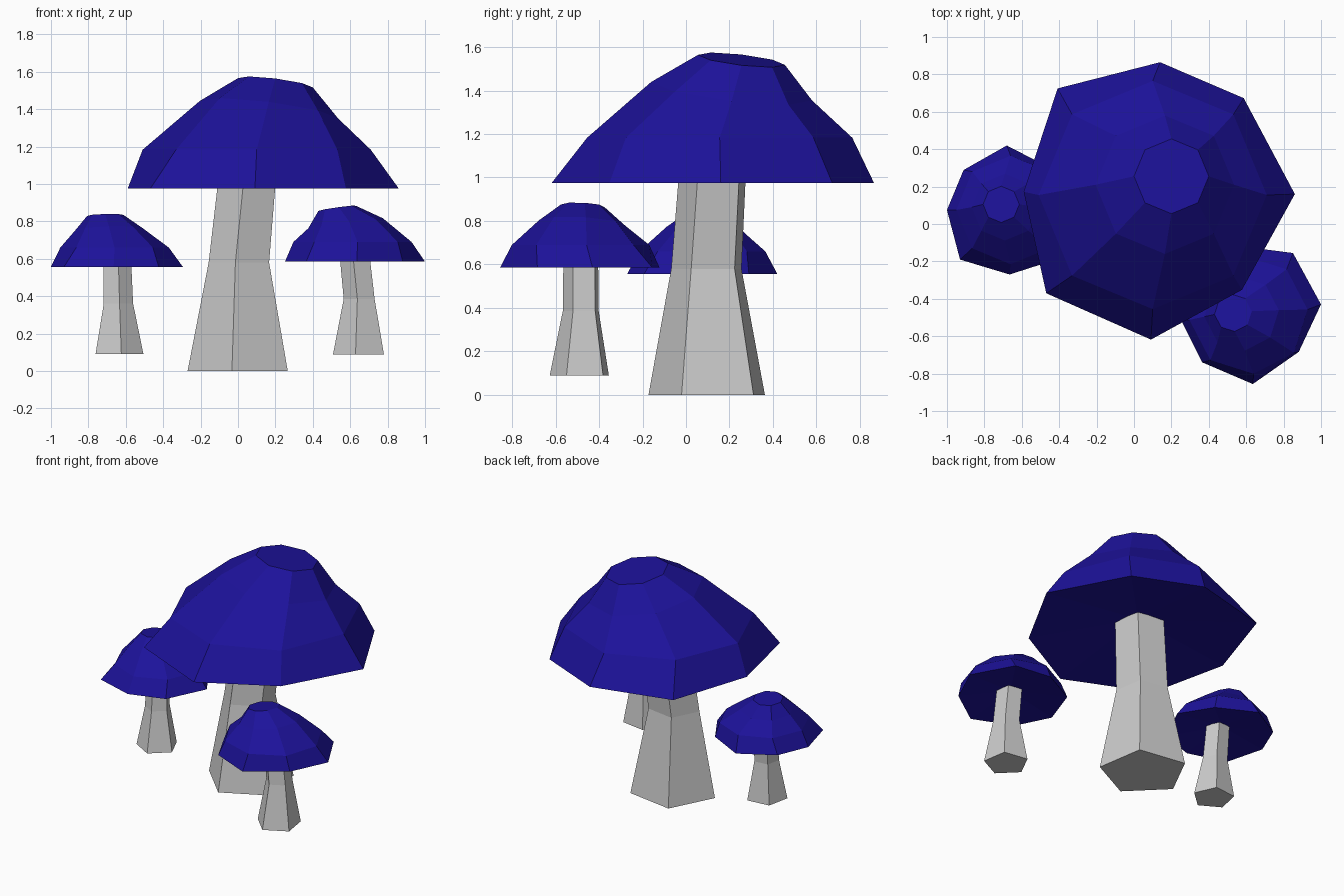
import bpy, bmesh
from math import cos, sin, radians

if "Cube" in bpy.data.objects:
    bpy.data.objects.remove(bpy.data.objects["Cube"])


def material(name, colour):
    m = bpy.data.materials.new(name)
    m.diffuse_color = (*colour, 1)
    m.use_nodes = True
    m.node_tree.nodes["Principled BSDF"].inputs["Base Color"].default_value = m.diffuse_color
    return m


blue = material("cap_blue", (0.012, 0.006, 0.325))
grey = material("stem_grey", (0.64, 0.64, 0.64))


def ring(bm, n, cx, cy, z, radii, turn=0.0, tilt=(0, 0), skew=None):
    """Ring of n points; radii is a number or one radius per point, skew is degrees per point."""
    if not isinstance(radii, (list, tuple)):
        radii = [radii] * n
    out = []
    for i, r in enumerate(radii):
        a = radians(turn + 360 * i / n + (skew[i] if skew else 0))
        dx, dy = r * cos(a), r * sin(a)
        out.append(bm.verts.new((cx + dx, cy + dy, z + tilt[0] * dx + tilt[1] * dy)))
    return out


def bridge(bm, a, b):
    n = len(a)
    for i in range(n):
        j = (i + 1) % n
        bm.faces.new((a[i], a[j], b[j], b[i]))


def finish(bm, name, mat):
    bmesh.ops.recalc_face_normals(bm, faces=bm.faces)
    me = bpy.data.meshes.new(name)
    bm.to_mesh(me)
    bm.free()
    me.materials.append(mat)
    bpy.context.collection.objects.link(bpy.data.objects.new(name, me))


def stem(name, turn, levels):
    """Five-sided bent stem from (x, y, z, radius) levels."""
    bm = bmesh.new()
    rings = [ring(bm, 5, x, y, z, r, turn) for x, y, z, r in levels]
    for a, b in zip(rings, rings[1:]):
        bridge(bm, a, b)
    bm.faces.new(rings[0])
    bm.faces.new(rings[-1])
    finish(bm, name, grey)


def cap(name, turn, rim, levels, tilt, hollow, skew=None):
    """Eight-sided cap: uneven rim, upper rings tilted, shallow hollow below."""
    bm = bmesh.new()
    cx, cy, z, radii = rim
    rings = [ring(bm, 8, cx, cy, z, radii, turn, skew=skew)]
    for i, (x, y, h, r) in enumerate(levels):
        rings.append(ring(bm, 8, x, y, h, r, turn, tilt if i else (0, 0)))
    for a, b in zip(rings, rings[1:]):
        bridge(bm, a, b)
    bm.faces.new(rings[-1])
    # underside
    apex = bm.verts.new((cx, cy, z + hollow))
    for i in range(8):
        bm.faces.new((rings[0][i], rings[0][(i + 1) % 8], apex))
    finish(bm, name, blue)


# large mushroom
stem("large_stem", 45, [(0.012, 0.109, 0, 0.285), (0.013, 0.102, 0.58, 0.172),
                        (0.06, 0.132, 1.06, 0.163)])
cap("large_cap", 0,
    (0.1, 0.16, 0.975, [0.76, 0.707, 0.706, 0.76, 0.69, 0.778, 0.778, 0.70]),
    [(0.1, 0.155, 1.183, 0.61), (0.165, 0.21, 1.397, 0.37), (0.2, 0.255, 1.541, 0.2)],
    (-0.125, -0.115), 0.09, [0, 1.5, -3.2, -3, -1, -2, -0.7, -2])

# small left mushroom
stem("left_stem", 60, [(-0.638, 0.02, 0.092, 0.135), (-0.642, 0.03, 0.36, 0.083),
                       (-0.648, 0.05, 0.597, 0.078)])
cap("left_cap", 0,
    (-0.665, 0.075, 0.557, [0.37, 0.32, 0.345, 0.326, 0.335, 0.375, 0.345, 0.36]),
    [(-0.66, 0.075, 0.66, 0.29), (-0.69, 0.09, 0.76, 0.178), (-0.71, 0.105, 0.832, 0.097)],
    (0.03, -0.08), 0.045, [0, -3, 2.5, 4, 0, 0, 0, -3])

# small right mushroom
stem("right_stem", 45, [(0.651, -0.484, 0.088, 0.145), (0.652, -0.48, 0.385, 0.088),
                        (0.627, -0.48, 0.625, 0.085)])
cap("right_cap", 5,
    (0.62, -0.48, 0.585, [0.383, 0.398, 0.36, 0.36, 0.37, 0.364, 0.376, 0.331]),
    [(0.612, -0.485, 0.69, 0.317), (0.575, -0.478, 0.79, 0.2), (0.53, -0.475, 0.87, 0.1)],
    (0.14, -0.05), 0.045, [2.5, 4.7, 0, 0, 0, -4.5, -2.7, 2])
